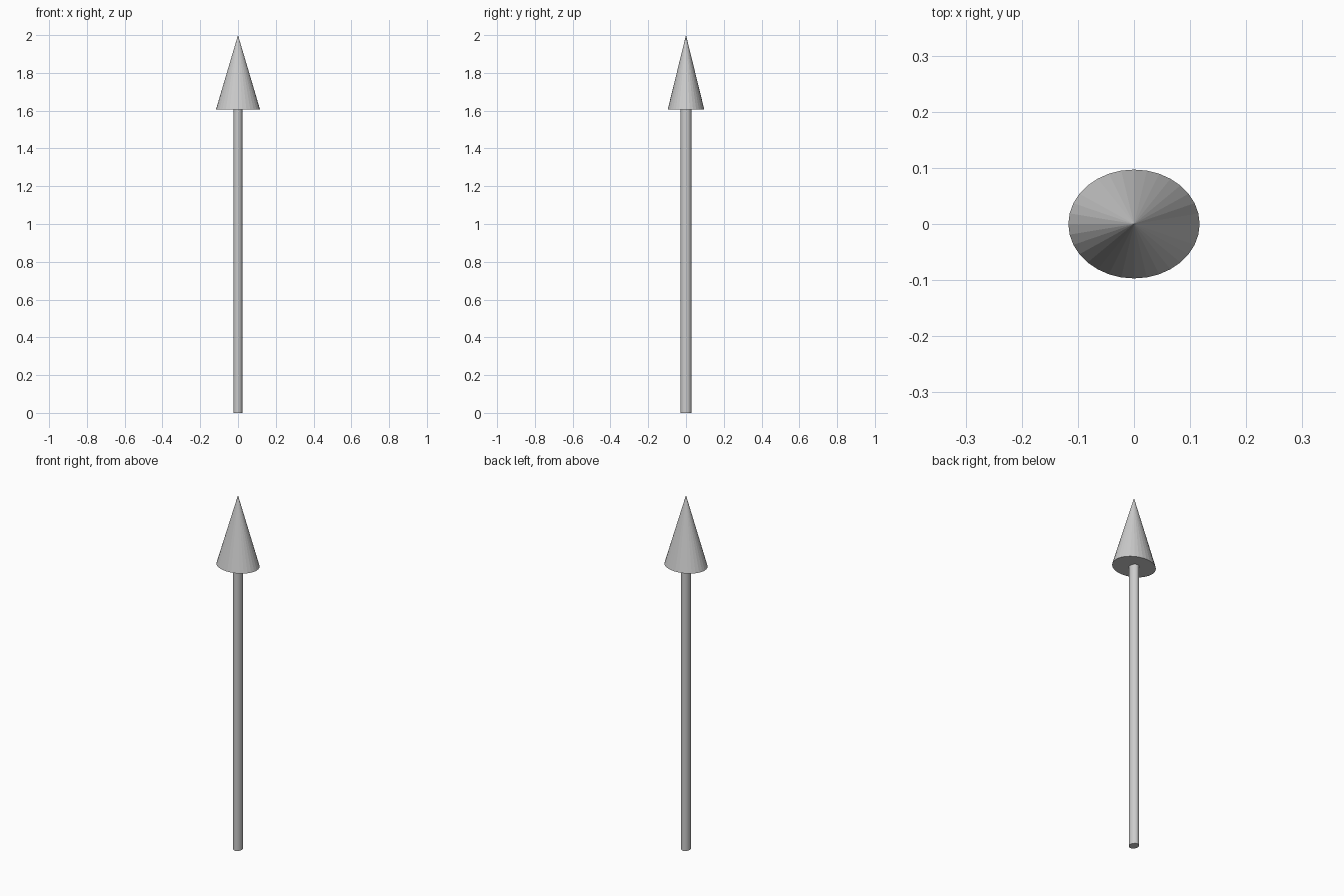
import bpy

if "Cube" in bpy.data.objects:
    bpy.data.objects.remove(bpy.data.objects["Cube"])

SIDES = 32
HEAD_BASE = 1.605


def tapered_part(name, z0, z1, rx, ry, top_scale):
    """Elliptical cylinder (top_scale 1) or cone (top_scale 0) between two heights."""
    bpy.ops.mesh.primitive_cone_add(vertices=SIDES, radius1=1, radius2=top_scale,
                                    depth=z1 - z0, location=(0, 0, (z0 + z1) / 2))
    part = bpy.context.object
    part.name = name
    part.scale = (rx, ry, 1)
    bpy.ops.object.transform_apply(location=False, rotation=False, scale=True)
    return part


# Slim shaft, slightly deeper than wide
tapered_part("arrow_shaft", 0, HEAD_BASE, 0.024, 0.028, 1)

# Pointed head, slightly wider than deep
tapered_part("arrow_head", HEAD_BASE, 2.0, 0.117, 0.097, 0)
